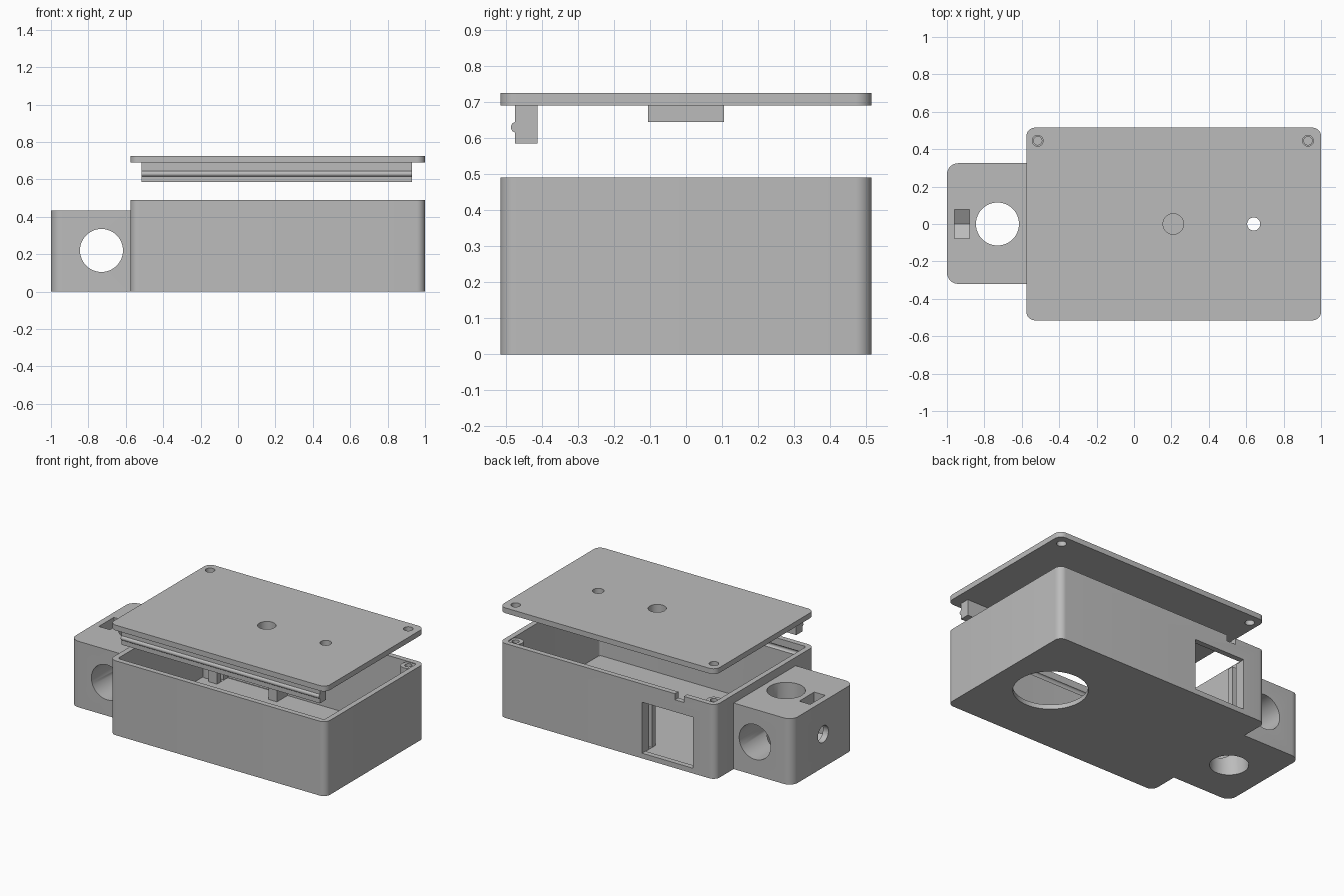
import bpy
import math
from mathutils import Vector

cube = bpy.data.objects.get("Cube")
if cube:
    bpy.data.objects.remove(cube, do_unlink=True)

grey = bpy.data.materials.new("plain grey")
grey.use_nodes = True
grey.diffuse_color = (0.5, 0.5, 0.5, 1)
grey.node_tree.nodes["Principled BSDF"].inputs["Base Color"].default_value = (0.5, 0.5, 0.5, 1)


def prism(name, points, sweep):
    """Closed solid: a 3D polygon swept along a vector."""
    n = len(points)
    a = [Vector(p) for p in points]
    normal = sum(((a[i] - a[0]).cross(a[i + 1] - a[0]) for i in range(1, n - 1)), Vector())
    sweep = Vector(sweep)
    if normal.dot(sweep) < 0:
        a.reverse()
    faces = [list(range(n))[::-1], list(range(n, 2 * n))]
    faces += [[i, (i + 1) % n, (i + 1) % n + n, i + n] for i in range(n)]
    mesh = bpy.data.meshes.new(name)
    mesh.from_pydata(a + [p + sweep for p in a], [], faces)
    mesh.materials.append(grey)
    obj = bpy.data.objects.new(name, mesh)
    bpy.context.collection.objects.link(obj)
    return obj


def rounded(name, x, y, z, radii):
    """Upright box; radii run +x+y, -x+y, -x-y, +x-y."""
    pts = []
    signs = ((1, 1), (-1, 1), (-1, -1), (1, -1))
    for k, ((sx, sy), r) in enumerate(zip(signs, radii)):
        cx = (x[1] if sx > 0 else x[0]) - sx * r
        cy = (y[1] if sy > 0 else y[0]) - sy * r
        for i in range(9 if r else 1):
            t = math.pi / 2 * (k + i / 8)
            pts.append((cx + r * math.cos(t), cy + r * math.sin(t), z[0]))
    return prism(name, pts, (0, 0, z[1] - z[0]))


def box(x, y, z):
    return rounded("block", x, y, z, (0, 0, 0, 0))


def rod(centre, r, axis, length, n=48):
    """Cylinder from centre along the axis; n = 6 makes a hex with a point down."""
    u, v = [Vector((i == (axis + 1) % 3, 0, 0)) for i in range(2)], None
    dirs = [Vector((1, 0, 0)), Vector((0, 1, 0)), Vector((0, 0, 1))]
    u, v = dirs[(axis + 1) % 3], dirs[(axis + 2) % 3]
    pts = []
    for i in range(n):
        t = 2 * math.pi * i / n + math.pi / 2
        pts.append(Vector(centre) + r * (math.cos(t) * u + math.sin(t) * v))
    return prism("rod", pts, dirs[axis] * length)


def combine(target, tool, op):
    mod = target.modifiers.new("combine", 'BOOLEAN')
    mod.operation, mod.solver, mod.object = op, 'EXACT', tool
    bpy.context.view_layer.objects.active = target
    bpy.ops.object.modifier_apply(modifier=mod.name)
    bpy.data.objects.remove(tool, do_unlink=True)


def add(target, tool):
    combine(target, tool, 'UNION')


def cut(target, tool):
    combine(target, tool, 'DIFFERENCE')


SCREWS = ((-0.515, 0.445), (0.93, 0.445))

# Hollow case with the solid mounting block on its side
case = rounded("case", (-0.575, 1), (-0.515, 0.515), (0, 0.49), [0.045] * 4)
add(case, rounded("mount", (-1, -0.56), (-0.32, 0.325), (0, 0.435), (0, 0.06, 0.06, 0)))
cut(case, rounded("cavity", (-0.54, 0.965), (-0.48, 0.48), (0.03, 0.6), [0.015] * 4))

# Screw posts in the back corners
for x, y in SCREWS:
    add(case, rod((x, y, 0.02), 0.046, 2, 0.465))
    cut(case, rod((x, y, 0.2), 0.022, 2, 0.4))

# Slotted guides beside the back window
for x0, x1 in ((-0.475, -0.412), (-0.038, 0.025)):
    add(case, box((x0, x1), (0.37, 0.49), (0.02, 0.37)))
cut(case, box((-0.44, -0.01), (0.41, 0.44), (0.031, 0.4)))

# Window, rim notch, latch groove and floor opening
cut(case, box((-0.41, -0.04), (0.47, 0.6), (0.034, 0.37)))
cut(case, box((-0.345, -0.28), (0.46, 0.6), (0.45, 0.6)))
cut(case, rod((-0.53, -0.476, 0.43), 0.016, 0, 1.48, 16))
cut(case, rod((0.64, 0, -0.1), 0.222, 2, 0.2, 64))

# Crossing bores, clamp screw hole and nut slot in the mount
cut(case, rod((-0.73, 0, -0.1), 0.115, 2, 0.7))
cut(case, rod((-0.73, -0.5, 0.22), 0.115, 1, 1))
cut(case, rod((-1.1, 0, 0.22), 0.055, 0, 0.35, 32))
flat, tip = 0.078, 0.09
slot = [(-flat, 0.6), (-flat, 0.22 - tip / 2), (0, 0.22 - tip), (flat, 0.22 - tip / 2), (flat, 0.6)]
cut(case, prism("nut_slot", [(-0.96, y, z) for y, z in slot], (0.08, 0, 0)))

# Raised lid with latch bar, bead and centre boss
lid = rounded("lid", (-0.575, 1), (-0.515, 0.515), (0.69, 0.725), [0.045] * 4)
add(lid, box((-0.515, 0.93), (-0.475, -0.412), (0.585, 0.70)))
add(lid, rod((-0.515, -0.471, 0.63), 0.015, 0, 1.445, 20))
add(lid, box((0.105, 0.315), (-0.105, 0.105), (0.645, 0.70)))
for x, y, r in [(0.21, 0, 0.055), (0.64, 0, 0.035)] + [(x, y, 0.029) for x, y in SCREWS]:
    cut(lid, rod((x, y, 0.6), r, 2, 0.3))

for obj in (case, lid):
    bpy.ops.object.select_all(action='DESELECT')
    obj.select_set(True)
    bpy.context.view_layer.objects.active = obj
    bpy.ops.object.shade_smooth_by_angle(angle=math.radians(28))
